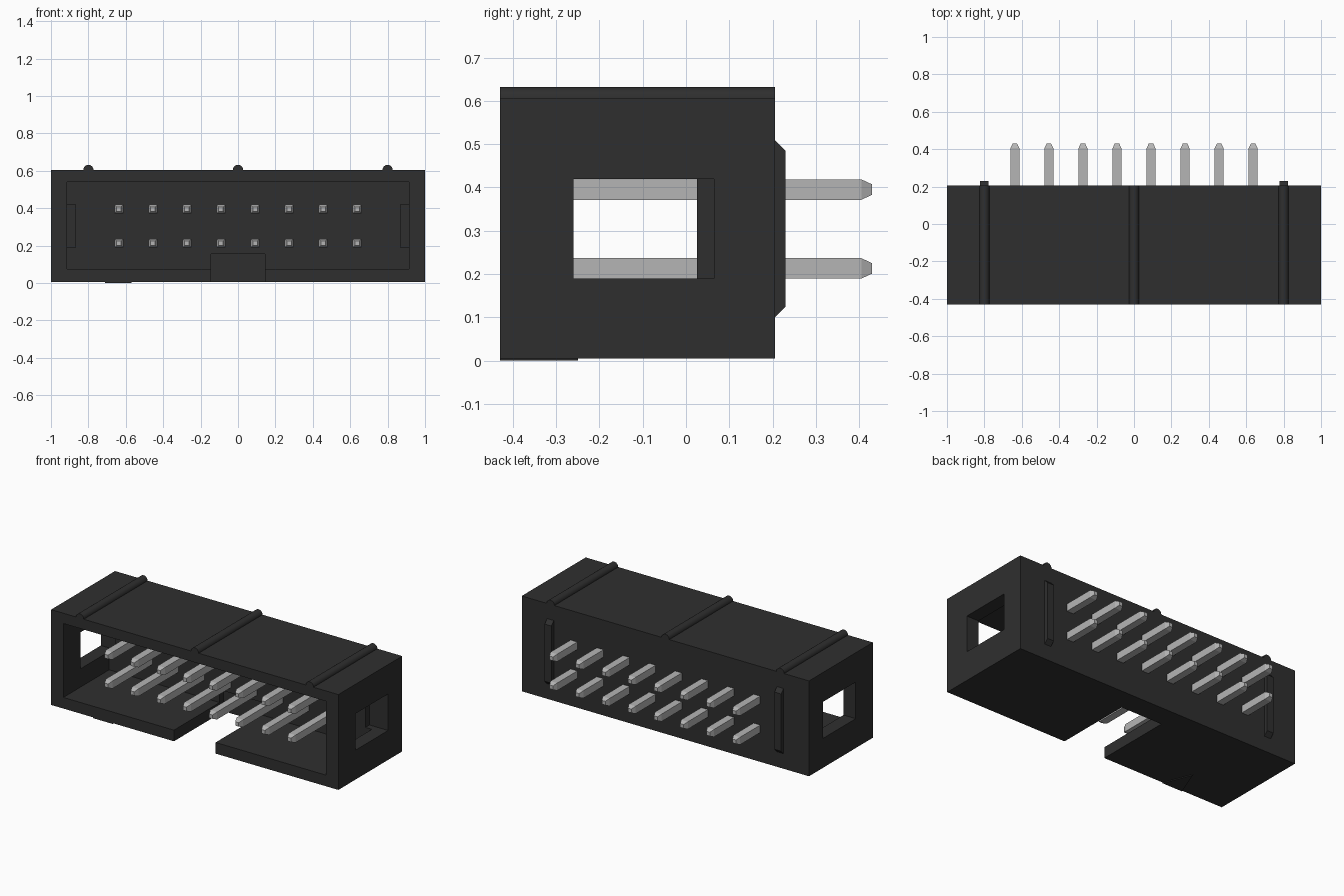
import bpy, bmesh, math

old = bpy.data.objects.get("Cube")
if old:
    bpy.data.objects.remove(old, do_unlink=True)


def material(name, value, roughness, metallic=0.0):
    m = bpy.data.materials.new(name)
    m.use_nodes = True
    color = (value, value, value, 1)
    m.diffuse_color = color
    bsdf = m.node_tree.nodes["Principled BSDF"]
    bsdf.inputs["Base Color"].default_value = color
    bsdf.inputs["Roughness"].default_value = roughness
    bsdf.inputs["Metallic"].default_value = metallic
    return m


BLACK = material("black_plastic", 0.028, 0.6)
GREY = material("grey_metal", 0.46, 0.4)


def loft(name, sections, mat):
    """Skin a solid through matching rings of points."""
    bm = bmesh.new()
    rings = [[bm.verts.new(p) for p in s] for s in sections]
    n = len(rings[0])
    for a, b in zip(rings, rings[1:]):
        for i in range(n):
            j = (i + 1) % n
            bm.faces.new((a[i], a[j], b[j], b[i]))
    bm.faces.new(rings[0][::-1])
    bm.faces.new(rings[-1])
    bmesh.ops.recalc_face_normals(bm, faces=bm.faces)
    mesh = bpy.data.meshes.new(name)
    bm.to_mesh(mesh)
    bm.free()
    mesh.materials.append(mat)
    ob = bpy.data.objects.new(name, mesh)
    bpy.context.collection.objects.link(ob)
    return ob


def rect(x0, x1, z0, z1, y):
    return [(x0, y, z0), (x1, y, z0), (x1, y, z1), (x0, y, z1)]


def box(name, x0, x1, y0, y1, z0, z1, mat=BLACK):
    return loft(name, [rect(x0, x1, z0, z1, y0), rect(x0, x1, z0, z1, y1)], mat)


FRONT, BACK, BOTTOM, TOP = -0.43, 0.205, 0.005, 0.605

# Housing: block with an open front cavity, key slot and two side windows
housing = box("housing", -1, 1, FRONT, BACK, BOTTOM, TOP)
cutters = [
    box("cavity_cutter", -0.915, 0.915, FRONT - 0.1, 0.025, 0.075, 0.54),
    box("key_slot_cutter", -0.145, 0.145, FRONT - 0.1, 0.065, -0.1, 0.155),
    box("left_window_cutter", 0.87, 1.1, -0.26, 0.065, 0.19, 0.42),
    box("right_window_cutter", -1.1, -0.87, -0.26, 0.065, 0.19, 0.42),
]
bpy.context.view_layer.objects.active = housing
for c in cutters:
    c.hide_render = True
    mod = housing.modifiers.new("cut", 'BOOLEAN')
    mod.operation = 'DIFFERENCE'
    mod.solver = 'EXACT'
    mod.object = c
    bpy.ops.object.modifier_apply(modifier=mod.name)
    bpy.data.objects.remove(c, do_unlink=True)

# Rounded ribs along the top
for label, x in (("right", -0.8), ("middle", 0), ("left", 0.8)):
    r = 0.027
    ring = [(x + r * math.cos(a), z_off) for a, z_off in
            ((i * math.tau / 24, TOP + r * math.sin(i * math.tau / 24)) for i in range(24))]
    rib = loft(label + "_top_rib",
               [[(px, y, pz) for px, pz in ring] for y in (FRONT, BACK)], BLACK)
    bpy.ops.object.select_all(action='DESELECT')
    rib.select_set(True)
    bpy.context.view_layer.objects.active = rib
    bpy.ops.object.shade_smooth_by_angle(angle=math.radians(40))

# Standoff bars on the back, with sloped ends
for label, x in (("right", -0.8), ("left", 0.8)):
    x0, x1 = x - 0.023, x + 0.023
    loft(label + "_standoff", [rect(x0, x1, 0.1, 0.51, BACK - 0.01),
                               rect(x0, x1, 0.1, 0.51, BACK),
                               rect(x0, x1, 0.125, 0.485, 0.23)], BLACK)

# Thin triangular first-pin marker underneath
loft("pin_marker", [[(-0.71, FRONT, z), (-0.57, FRONT, z), (-0.64, -0.25, z)]
                    for z in (0, BOTTOM + 0.001)], BLACK)

# Two rows of square pins with tapered tips
for row, z in (("lower", 0.213), ("upper", 0.395)):
    for i in range(8):
        x = (i - 3.5) * 0.182
        loft(f"{row}_pin_{i + 1}",
             [rect(x - h, x + h, z - h, z + h, y) for y, h in
              ((-0.40, 0.012), (-0.372, 0.0235), (0.405, 0.0235), (0.43, 0.012))], GREY)
